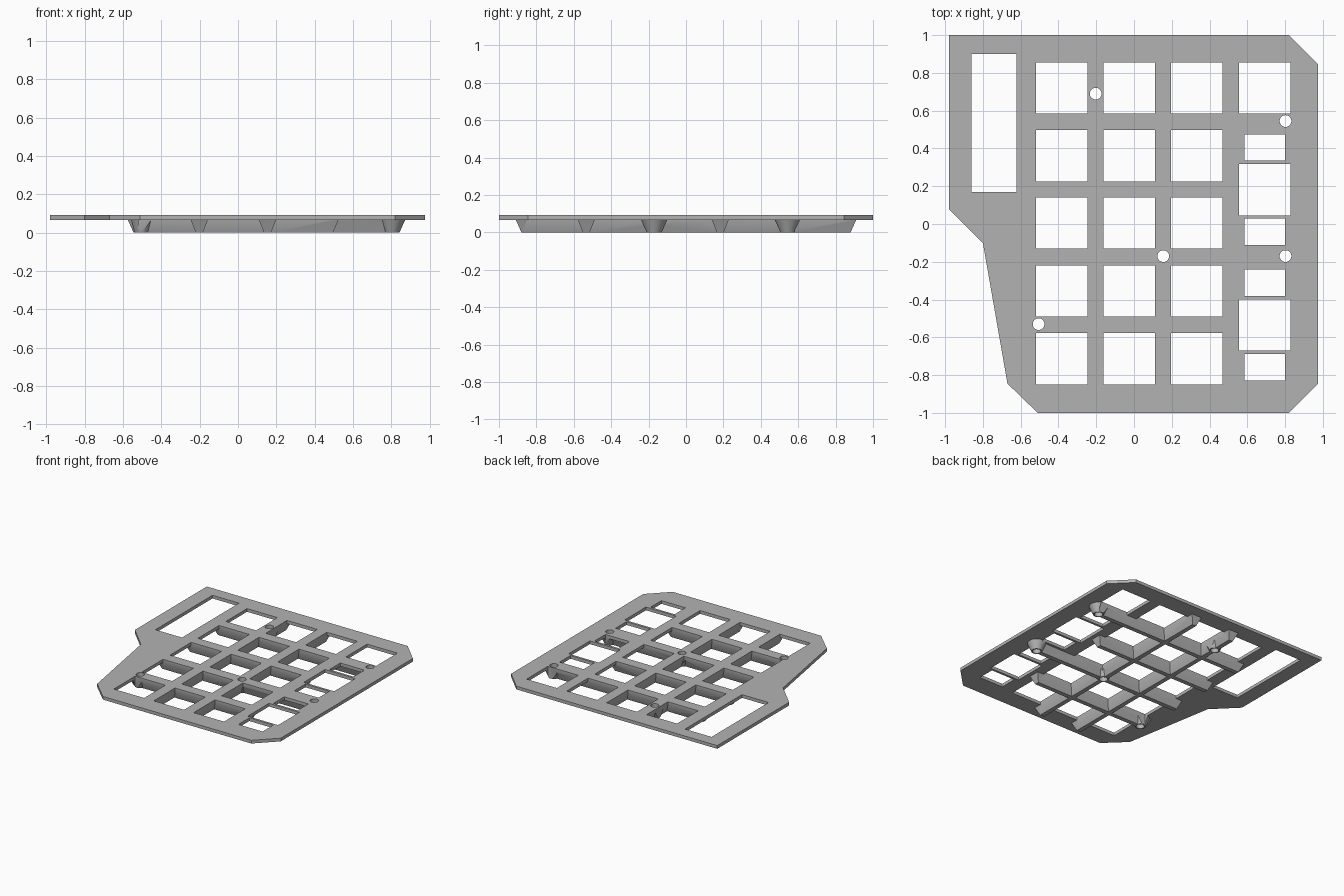
import bpy, bmesh, math
from mathutils import Matrix

cube = bpy.data.objects.get("Cube")
if cube:
    bpy.data.objects.remove(cube, do_unlink=True)

PLATE_BOTTOM, PLATE_TOP = 0.067, 0.093
EMBED = 0.08          # ribs and bosses reach into the plate so the union is clean

grey = bpy.data.materials.new("plate_grey")
grey.use_nodes = True
grey.diffuse_color = (0.45, 0.45, 0.45, 1)
grey.node_tree.nodes["Principled BSDF"].inputs["Base Color"].default_value = grey.diffuse_color


def finish(name, bm):
    bmesh.ops.recalc_face_normals(bm, faces=bm.faces)
    mesh = bpy.data.meshes.new(name)
    bm.to_mesh(mesh)
    bm.free()
    mesh.materials.append(grey)
    obj = bpy.data.objects.new(name, mesh)
    bpy.context.collection.objects.link(obj)
    return obj


def loft(bm, lower, upper, z0, z1):
    """Solid between two outlines with the same number of points."""
    a = [bm.verts.new((x, y, z0)) for x, y in lower]
    b = [bm.verts.new((x, y, z1)) for x, y in upper]
    bm.faces.new(a[::-1])
    bm.faces.new(b)
    for i in range(len(a)):
        j = (i + 1) % len(a)
        bm.faces.new((a[i], a[j], b[j], b[i]))


def rect(x0, x1, y0, y1):
    return [(x0, y0), (x1, y0), (x1, y1), (x0, y1)]


def ring(x, y, r, n=32):
    return [(x + r * math.cos(i * math.tau / n), y + r * math.sin(i * math.tau / n))
            for i in range(n)]


def boolean(target, tool, operation):
    mod = target.modifiers.new(tool.name, "BOOLEAN")
    mod.object, mod.operation, mod.solver = tool, operation, "EXACT"
    mod.use_self = True
    bpy.context.view_layer.objects.active = target
    bpy.ops.object.modifier_apply(modifier=mod.name)
    bpy.data.objects.remove(tool, do_unlink=True)


# Plate outline
outline = [(-0.98, 1), (-0.98, 0.08), (-0.80, -0.10), (-0.67, -0.845), (-0.51, -1),
           (0.82, -1), (0.975, -0.845), (0.975, 0.845), (0.82, 1)]
bm = bmesh.new()
loft(bm, outline, outline, PLATE_BOTTOM, PLATE_TOP)
plate = finish("switch_plate", bm)

COLUMNS = (-0.3825, -0.0245, 0.333)
ROWS = (0.72, 0.362, 0.005, -0.355, -0.713)
RIB_X = (-0.202, 0.154)
RIB_Y = (0.54, 0.183, -0.175, -0.533)
HOLES = ((-0.203, 0.69), (0.802, 0.545), (0.155, -0.17), (0.802, -0.17), (-0.505, -0.53))

# Tapered stiffening ribs below the plate
TOP_HALF, BOTTOM_HALF, END_SLOPE = 0.045, 0.018, 0.03
SLOPE = EMBED / PLATE_BOTTOM


def rib(bm, x0, x1, y0, y1, along_x):
    side = (TOP_HALF - BOTTOM_HALF) * SLOPE
    dx, dy = (END_SLOPE * SLOPE, side) if along_x else (side, END_SLOPE * SLOPE)
    loft(bm, rect(x0, x1, y0, y1),
         rect(x0 - dx, x1 + dx, y0 - dy, y1 + dy), 0, EMBED)


bm = bmesh.new()
for x in RIB_X:
    rib(bm, x - BOTTOM_HALF, x + BOTTOM_HALF, -0.88, 0.88, False)
for i, y in enumerate(RIB_Y):
    end = 0.80 if i % 2 == 0 else 0.495      # alternate ribs run on to a screw boss
    rib(bm, -0.545, end, y - BOTTOM_HALF, y + BOTTOM_HALF, True)

# Conical screw bosses
for x, y in HOLES:
    loft(bm, ring(x, y, 0.04), ring(x, y, 0.04 + 0.03 * SLOPE), 0, EMBED)
boolean(plate, finish("ribs_and_bosses", bm), "UNION")

# Openings: switch grid, right-hand column, stabiliser slots, tall window, screw holes
bm = bmesh.new()


def opening(cx, cy, w, h):
    box = rect(cx - w / 2, cx + w / 2, cy - h / 2, cy + h / 2)
    loft(bm, box, box, -0.1, 0.2)


for y in ROWS:
    for x in COLUMNS:
        opening(x, y, 0.272, 0.272)
for y in (0.72, 0.182, -0.535):
    opening(0.693, y, 0.272, 0.272)
for y in (0.182, -0.535):
    for s in (-1, 1):
        opening(0.692, y + s * 0.2235, 0.216, 0.139)
opening(-0.74, 0.535, 0.238, 0.73)
for x, y in HOLES:
    loft(bm, ring(x, y, 0.031), ring(x, y, 0.031), -0.1, 0.2)
boolean(plate, finish("openings", bm), "DIFFERENCE")

# Smooth the round bosses and keep the flat edges crisp
bpy.ops.object.select_all(action="DESELECT")
plate.select_set(True)
bpy.context.view_layer.objects.active = plate
bpy.ops.object.shade_smooth_by_angle(angle=math.radians(25))
